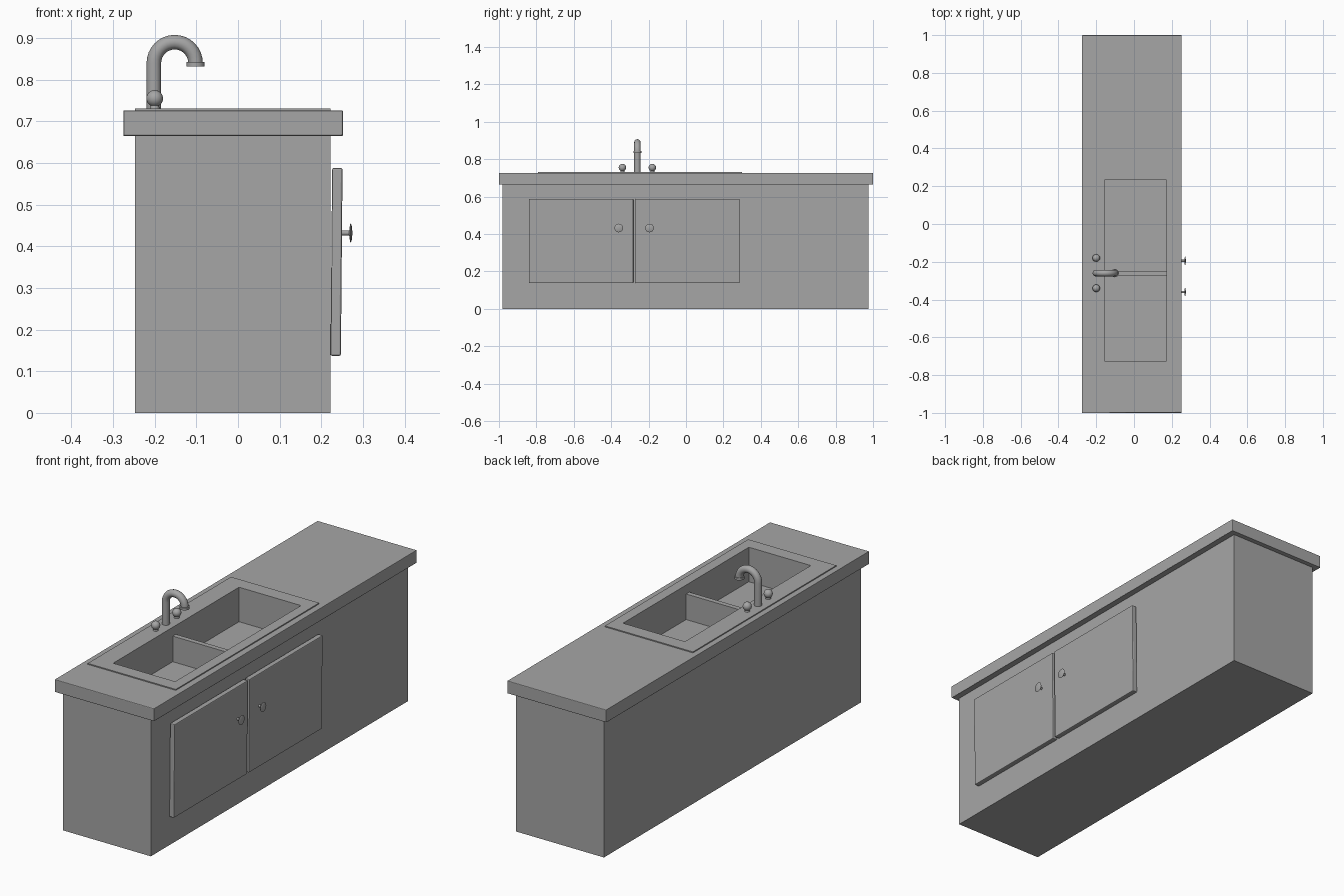
import bpy, bmesh, math
from mathutils import Matrix, Vector

if "Cube" in bpy.data.objects:
    bpy.data.objects.remove(bpy.data.objects["Cube"], do_unlink=True)

grey = bpy.data.materials.new("mid grey")
grey.use_nodes = True
COLOUR = (0.38, 0.38, 0.38, 1)
grey.diffuse_color = COLOUR
grey.node_tree.nodes["Principled BSDF"].inputs["Base Color"].default_value = COLOUR


def finish(name, bm, bevel=0, smooth=False):
    bmesh.ops.recalc_face_normals(bm, faces=bm.faces[:])
    mesh = bpy.data.meshes.new(name)
    bm.to_mesh(mesh)
    bm.free()
    obj = bpy.data.objects.new(name, mesh)
    bpy.context.collection.objects.link(obj)
    mesh.materials.append(grey)
    if bevel:
        mod = obj.modifiers.new("soft edges", "BEVEL")
        mod.width, mod.segments = bevel, 2
    if smooth:
        smooth_object(obj)
    return obj


def smooth_object(obj):
    bpy.ops.object.select_all(action="DESELECT")
    obj.select_set(True)
    bpy.context.view_layer.objects.active = obj
    bpy.ops.object.shade_smooth_by_angle(angle=math.radians(40))


def grow(rect, d):
    x0, x1, y0, y1 = rect
    return (x0 - d, x1 + d, y0 - d, y1 + d)


def loft(name, rings, closed=False, bevel=0):
    """Skin a stack of (rectangle, z) rings; cap the ends or join them in a loop."""
    bm = bmesh.new()
    loops = []
    for (x0, x1, y0, y1), z in rings:
        corners = ((x0, y0), (x1, y0), (x1, y1), (x0, y1))
        loops.append([bm.verts.new((x, y, z)) for x, y in corners])
    pairs = list(zip(loops, loops[1:]))
    if closed:
        pairs.append((loops[-1], loops[0]))
    else:
        bm.faces.new(loops[0])
        bm.faces.new(loops[-1])
    for a, b in pairs:
        for i in range(4):
            j = (i + 1) % 4
            bm.faces.new((a[i], a[j], b[j], b[i]))
    return finish(name, bm, bevel)


def lathe(name, profile, place, axis="Z", sides=20):
    """Spin a (radius, height) profile about an axis."""
    bm = bmesh.new()
    verts = [bm.verts.new((r, 0, h)) for r, h in profile]
    edges = [bm.edges.new(p) for p in zip(verts, verts[1:])]
    bmesh.ops.spin(bm, geom=verts + edges, cent=(0, 0, 0), axis=(0, 0, 1),
                   angle=math.tau, steps=sides)
    bmesh.ops.remove_doubles(bm, verts=bm.verts[:], dist=1e-5)
    turn = Matrix.Rotation(math.pi / 2, 4, "Y") if axis == "X" else Matrix()
    bm.transform(Matrix.Translation(place) @ turn)
    return finish(name, bm, smooth=True)


BODY = (-0.247, 0.222, -0.98, 0.977)
SLAB = (-0.275, 0.252, -1.0, 1.0)
RIM = (-0.247, 0.222, -0.79, 0.30)
BASIN = (-0.157, 0.173, -0.725, 0.232)
HOLE = grow(BASIN, 0.012)
UNDER, TOP, RIM_TOP, FLOOR = 0.665, 0.726, 0.731, 0.565

# Cabinet with a well for the sink, and the countertop with its opening
loft("cabinet", [(BODY, 0), (BODY, UNDER), (HOLE, UNDER), (HOLE, FLOOR - 0.02)])
loft("countertop", [(SLAB, UNDER), (SLAB, TOP), (HOLE, TOP), (HOLE, UNDER)],
     closed=True, bevel=0.003)

# Sink: thin rim folding down into the basin, with a low divider
TUB = grow(BASIN, 0.008)
loft("sink", [(TUB, FLOOR - 0.01), (TUB, TOP), (RIM, TOP), (RIM, RIM_TOP),
              (BASIN, RIM_TOP), (BASIN, FLOOR)])
DIVIDER = (BASIN[0] - 0.003, BASIN[1] + 0.003, -0.272, -0.248)
loft("sink_divider", [(DIVIDER, FLOOR - 0.003), (DIVIDER, 0.688)])

# Doors, leaning out very slightly at the top, each with a round pull
for side, y0, y1, knob_y in (("right", -0.84, -0.282, -0.36),
                             ("left", -0.27, 0.287, -0.195)):
    low, high = (0.222, 0.247, y0, y1), (0.226, 0.251, y0, y1)
    loft(side + "_door", [(low, 0.137), (high, 0.588)], bevel=0.004)
    lathe(side + "_door_pull",
          [(0, 0), (0.006, 0), (0.006, 0.021), (0.021, 0.023),
           (0.023, 0.025), (0.018, 0.027), (0, 0.029)],
          (0.246, knob_y, 0.432), axis="X")

# Spout: a straight riser and a half-circle bend
TAP_X, TAP_Y, BEND, BEND_Z = -0.202, -0.26, 0.05, 0.84
path = [Vector((TAP_X, TAP_Y, TOP))]
for i in range(17):
    a = math.pi * (1 - i / 16)
    path.append(Vector((TAP_X + BEND + BEND * math.cos(a), TAP_Y,
                        BEND_Z + BEND * math.sin(a))))
curve = bpy.data.curves.new("faucet_spout", "CURVE")
curve.dimensions = "3D"
curve.bevel_depth, curve.bevel_resolution = 0.0175, 4
curve.use_fill_caps = True
spline = curve.splines.new("POLY")
spline.points.add(len(path) - 1)
for point, co in zip(spline.points, path):
    point.co = (*co, 1)
spout = bpy.data.objects.new("faucet_spout", curve)
bpy.context.collection.objects.link(spout)
curve.materials.append(grey)
bpy.ops.object.select_all(action="DESELECT")
spout.select_set(True)
bpy.context.view_layer.objects.active = spout
bpy.ops.object.convert(target="MESH")
smooth_object(bpy.context.view_layer.objects.active)

# Collar at the spout's mouth
lathe("spout_collar", [(0, 0), (0.022, 0), (0.022, 0.011), (0, 0.011)],
      (TAP_X + 2 * BEND, TAP_Y, BEND_Z - 0.008))

# Ball handles on short necks, either side of the spout
BALL = 0.02
ball_profile = [(0, 0), (0.013, 0), (0.010, 0.012)]
for i in range(2, 13):
    a = math.pi * i / 12
    ball_profile.append((BALL * math.sin(a), 0.029 - BALL * math.cos(a)))
for side, offset in (("right", -0.08), ("left", 0.08)):
    lathe(side + "_faucet_handle", ball_profile, (-0.2, TAP_Y + offset, TOP))
